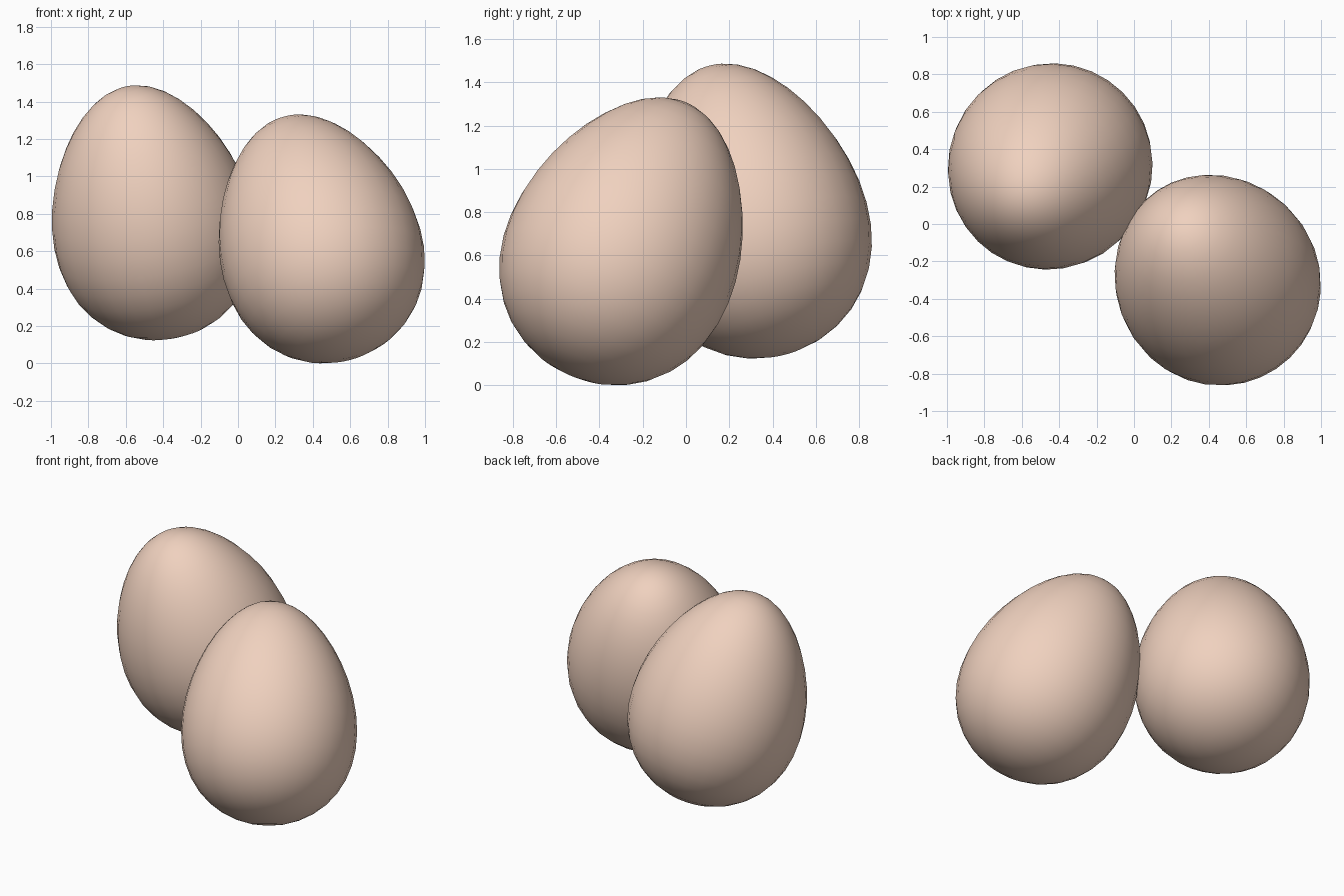
import bpy
import math
from mathutils import Vector

if "Cube" in bpy.data.objects:
    bpy.data.objects.remove(bpy.data.objects["Cube"])

HALF_LENGTH, RADIUS, TAPER = 0.695, 0.536, 0.17

shell = bpy.data.materials.new("eggshell")
shell.diffuse_color = (0.87, 0.64, 0.52, 1)
shell.use_nodes = True
shell.node_tree.nodes["Principled BSDF"].inputs["Base Color"].default_value = shell.diffuse_color


def egg(name, tip, centre):
    """Tapered sphere, leaned so its narrow end points along tip."""
    bpy.ops.mesh.primitive_uv_sphere_add(segments=32, ring_count=20, radius=1)
    ob = bpy.context.object
    ob.name = name
    turn = Vector((0, 0, 1)).rotation_difference(Vector(tip))
    verts = ob.data.vertices
    for v in verts:
        r = RADIUS * (1 - TAPER * v.co.z)
        v.co = turn @ Vector((v.co.x * r, v.co.y * r, v.co.z * HALF_LENGTH))
    # place by the middle of the bounding box
    mid = Vector([(min(v.co[i] for v in verts) + max(v.co[i] for v in verts)) / 2
                  for i in range(3)])
    for v in verts:
        v.co += Vector(centre) - mid
    ob.data.materials.append(shell)
    bpy.ops.object.shade_smooth()
    return ob


# Two leaning eggs side by side
egg("back_egg", (-0.18, -0.25, 0.951), (-0.4475, 0.3075, 0.805))
egg("front_egg", (-0.25, 0.38, 0.89), (0.4475, -0.30, 0.666))
